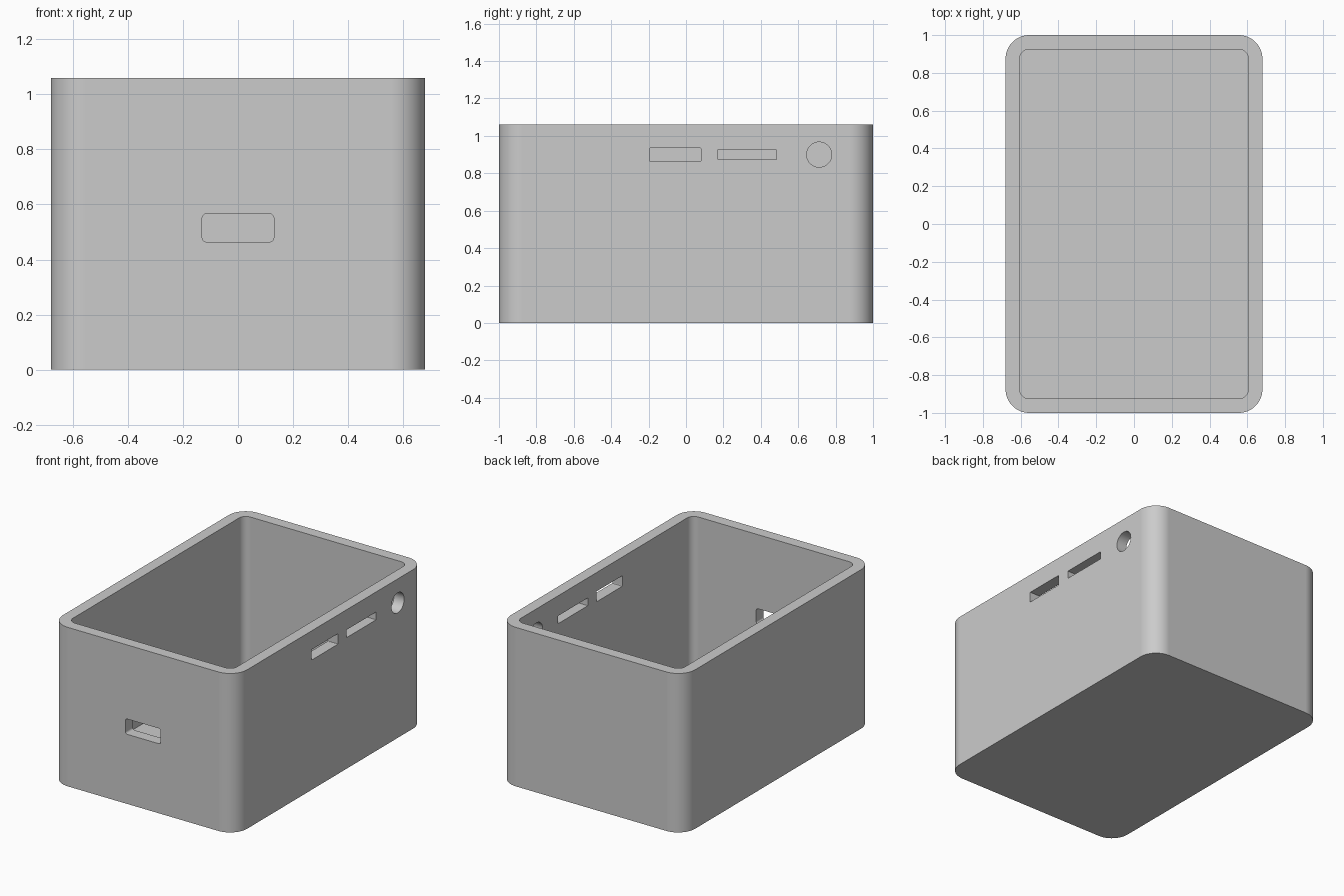
import bpy, bmesh
from math import cos, sin, pi, radians
from mathutils import Matrix

if "Cube" in bpy.data.objects:
    bpy.data.objects.remove(bpy.data.objects["Cube"], do_unlink=True)

HALF_X, HALF_Y, HEIGHT = 0.68, 1.0, 1.06
WALL, CORNER = 0.075, 0.125


def rounded_outline(hx, hy, r, steps):
    """Counter-clockwise rounded rectangle outline."""
    pts = []
    for i, (sx, sy) in enumerate([(1, 1), (-1, 1), (-1, -1), (1, -1)]):
        for k in range(steps + 1):
            a = (i + k / steps) * pi / 2
            pts.append((sx * (hx - r) + r * cos(a), sy * (hy - r) + r * sin(a)))
    return pts


def prism(name, outline, z0, z1, matrix=Matrix()):
    bm = bmesh.new()
    base = bm.faces.new([bm.verts.new((x, y, z0)) for x, y in outline])
    top = bmesh.ops.extrude_face_region(bm, geom=[base])["geom"]
    for v in top:
        if isinstance(v, bmesh.types.BMVert):
            v.co.z = z1
    bmesh.ops.remove_doubles(bm, verts=bm.verts, dist=1e-5)
    bmesh.ops.recalc_face_normals(bm, faces=bm.faces)
    mesh = bpy.data.meshes.new(name)
    bm.to_mesh(mesh)
    bm.free()
    mesh.transform(matrix)
    obj = bpy.data.objects.new(name, mesh)
    bpy.context.collection.objects.link(obj)
    return obj


def cut(target, cutter):
    cutter.hide_render = True
    mod = target.modifiers.new("cut", "BOOLEAN")
    mod.operation, mod.solver, mod.object = "DIFFERENCE", "EXACT", cutter
    bpy.context.view_layer.objects.active = target
    bpy.ops.object.modifier_apply(modifier=mod.name)
    bpy.data.objects.remove(cutter, do_unlink=True)


# Outer shell with rounded vertical corners
box = prism("enclosure_box", rounded_outline(HALF_X, HALF_Y, CORNER, 12), 0, HEIGHT)

# Open cavity, leaving a floor as thick as the walls
cut(box, prism("cavity", rounded_outline(HALF_X - WALL, HALF_Y - WALL, CORNER - WALL, 8),
               WALL, HEIGHT + 0.2))

# Cable slot in the front wall
front = Matrix.Translation((0, -HALF_Y, 0.515)) @ Matrix.Rotation(radians(90), 4, "X")
cut(box, prism("front_slot", rounded_outline(0.13, 0.051, 0.015, 5), -0.15, 0.15, front))

# Port openings in the +x wall: centre y, centre z, half width, half height, radius
ports = {
    "wide_port": (-0.057, 0.9, 0.138, 0.035, 0.005, 3),
    "thin_port": (0.327, 0.9, 0.157, 0.026, 0.002, 2),
    "round_port": (0.712, 0.9, 0.067, 0.067, 0.067, 12),
}
for name, (y, z, hy, hz, r, steps) in ports.items():
    # local x runs along the wall, local y points up, local z points outward
    side = (Matrix.Translation((HALF_X, y, z)) @ Matrix.Rotation(radians(90), 4, "Z")
            @ Matrix.Rotation(radians(90), 4, "X"))
    cut(box, prism(name, rounded_outline(hy, hz, r, steps), -0.15, 0.15, side))

# Plain grey plastic
grey = bpy.data.materials.new("light_grey_plastic")
grey.use_nodes = True
colour = (0.6, 0.6, 0.6, 1)
grey.diffuse_color = colour
grey.node_tree.nodes["Principled BSDF"].inputs["Base Color"].default_value = colour
box.data.materials.clear()
box.data.materials.append(grey)

# Smooth corners with flat walls
bpy.ops.object.select_all(action="DESELECT")
box.select_set(True)
bpy.context.view_layer.objects.active = box
bpy.ops.object.shade_smooth_by_angle(angle=radians(30))
weighted = box.modifiers.new("flat_walls", "WEIGHTED_NORMAL")
weighted.keep_sharp = True
